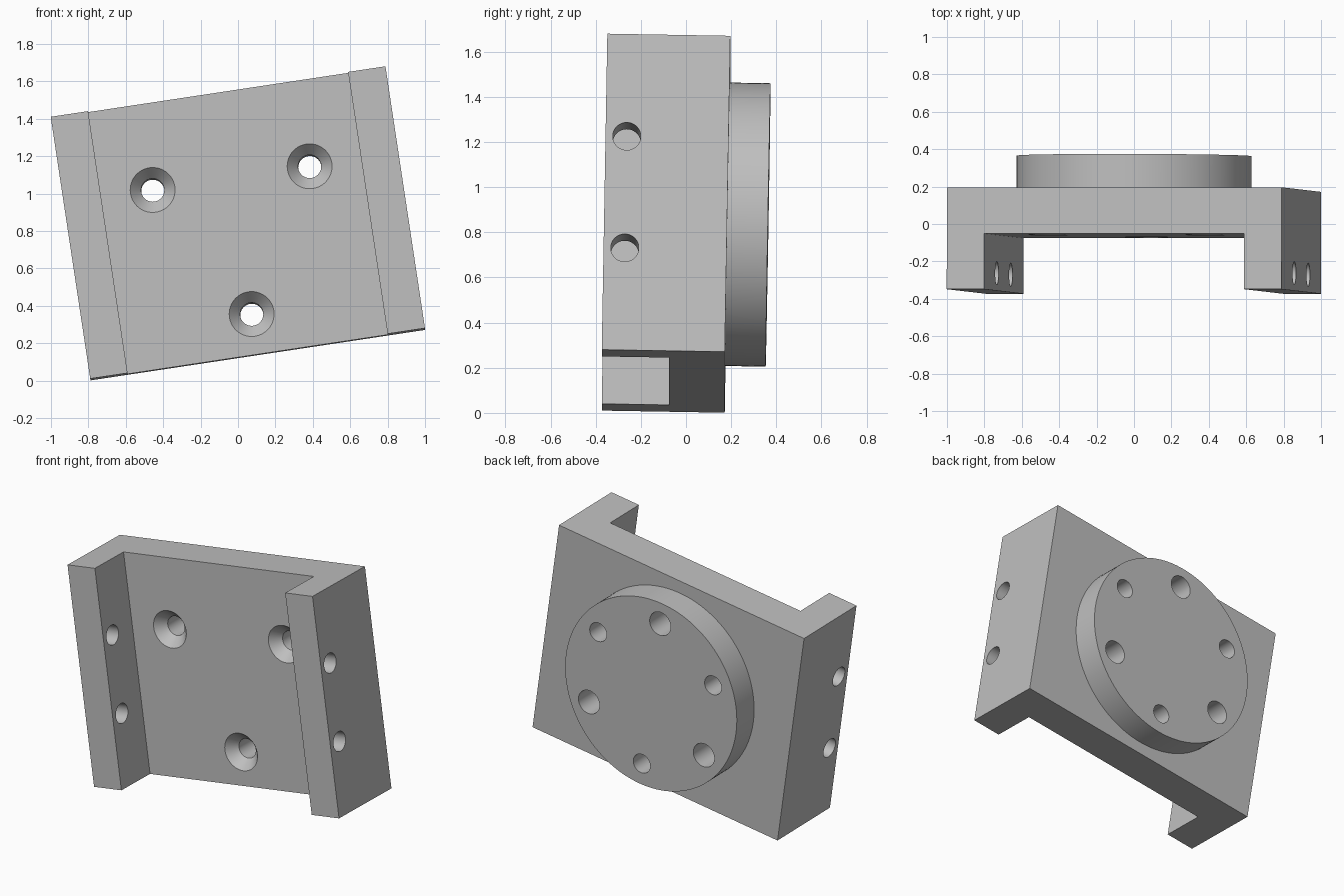
import bpy, bmesh
from math import radians, cos, sin, tau
from mathutils import Matrix, Vector

cube = bpy.data.objects.get("Cube")
if cube:
    bpy.data.objects.remove(cube, do_unlink=True)

# Overall pose and main dimensions
POSE = Matrix.Translation((0, 0, 0.839)) @ Matrix.Rotation(radians(-8.58), 4, 'Y') @ Matrix.Rotation(radians(-1), 4, 'X')
HALF_W, HALF_H, LEG = 0.905, 0.708, 0.202
FRONT, WEB, BACK, DISC = -0.361, -0.063, 0.184, 0.364
BOLT_R = 0.49

grey = bpy.data.materials.new("machined grey")
grey.use_nodes = True
colour = (0.52, 0.52, 0.52, 1)
grey.diffuse_color = colour
grey.node_tree.nodes["Principled BSDF"].inputs["Base Color"].default_value = colour


def make_object(name, bm):
    bmesh.ops.recalc_face_normals(bm, faces=bm.faces)
    mesh = bpy.data.meshes.new(name)
    bm.to_mesh(mesh)
    bm.free()
    mesh.materials.append(grey)
    ob = bpy.data.objects.new(name, mesh)
    ob.matrix_world = POSE
    bpy.context.collection.objects.link(ob)
    return ob


def turned(name, profile, place=Matrix(), sides=48):
    """Solid of revolution about y from (radius, y) pairs."""
    bm = bmesh.new()
    rings = [[bm.verts.new(place @ Vector((r * cos(tau * i / sides), y, r * sin(tau * i / sides))))
              for i in range(sides)] for r, y in profile]
    for a, b in zip(rings, rings[1:]):
        for i in range(sides):
            j = (i + 1) % sides
            bm.faces.new((a[i], a[j], b[j], b[i]))
    bm.faces.new(rings[0])
    bm.faces.new(rings[-1])
    return make_object(name, bm)


# Channel bracket: U-shaped section extruded along its height
inner = HALF_W - LEG
right_half = [(inner, WEB), (inner, FRONT), (HALF_W, FRONT), (HALF_W, BACK)]
section = right_half + [(-x, y) for x, y in reversed(right_half)]
bm = bmesh.new()
face = bm.faces.new([bm.verts.new((x, y, -HALF_H)) for x, y in section])
top = bmesh.ops.extrude_face_region(bm, geom=[face])["geom"]
bmesh.ops.translate(bm, verts=[v for v in top if isinstance(v, bmesh.types.BMVert)],
                    vec=(0, 0, 2 * HALF_H))
bracket = make_object("channel_bracket", bm)

# Round mounting flange on the back
flange = turned("round_flange", [(0.628, BACK), (0.628, DISC)], sides=128)

# Countersunk through holes and wider blind holes, alternating on one circle
cutters = []
for k in range(6):
    a = radians(30 + 60 * k)
    place = Matrix.Translation((BOLT_R * cos(a), 0, BOLT_R * sin(a)))
    if k % 2 == 0:
        profile = [(0.129, WEB - 0.01), (0.062, WEB + 0.065), (0.062, DISC + 0.05)]
    else:
        profile = [(0.077, DISC - 0.21), (0.077, DISC + 0.05)]
    cutters.append(turned("hole_cutter", profile, place))

# Side holes through both legs
side_cutters = []
for z in (-0.25, 0.25):
    place = Matrix.Translation((0, -0.267, z)) @ Matrix.Rotation(radians(90), 4, 'Z')
    side_cutters.append(turned("side_hole_cutter", [(0.062, -1), (0.062, 1)], place))


def drill(ob, tools):
    for tool in tools:
        mod = ob.modifiers.new("drill", 'BOOLEAN')
        mod.operation, mod.solver, mod.object = 'DIFFERENCE', 'EXACT', tool
    bpy.context.view_layer.update()
    evaluated = ob.evaluated_get(bpy.context.evaluated_depsgraph_get())
    mesh = bpy.data.meshes.new_from_object(evaluated)
    ob.modifiers.clear()
    ob.data = mesh


drill(bracket, cutters + side_cutters)
drill(flange, cutters)
for tool in cutters + side_cutters:
    bpy.data.objects.remove(tool, do_unlink=True)

# Smooth round walls, crisp edges
for ob in (bracket, flange):
    bpy.ops.object.select_all(action='DESELECT')
    ob.select_set(True)
    bpy.context.view_layer.objects.active = ob
    bpy.ops.object.shade_smooth_by_angle(angle=radians(30))
